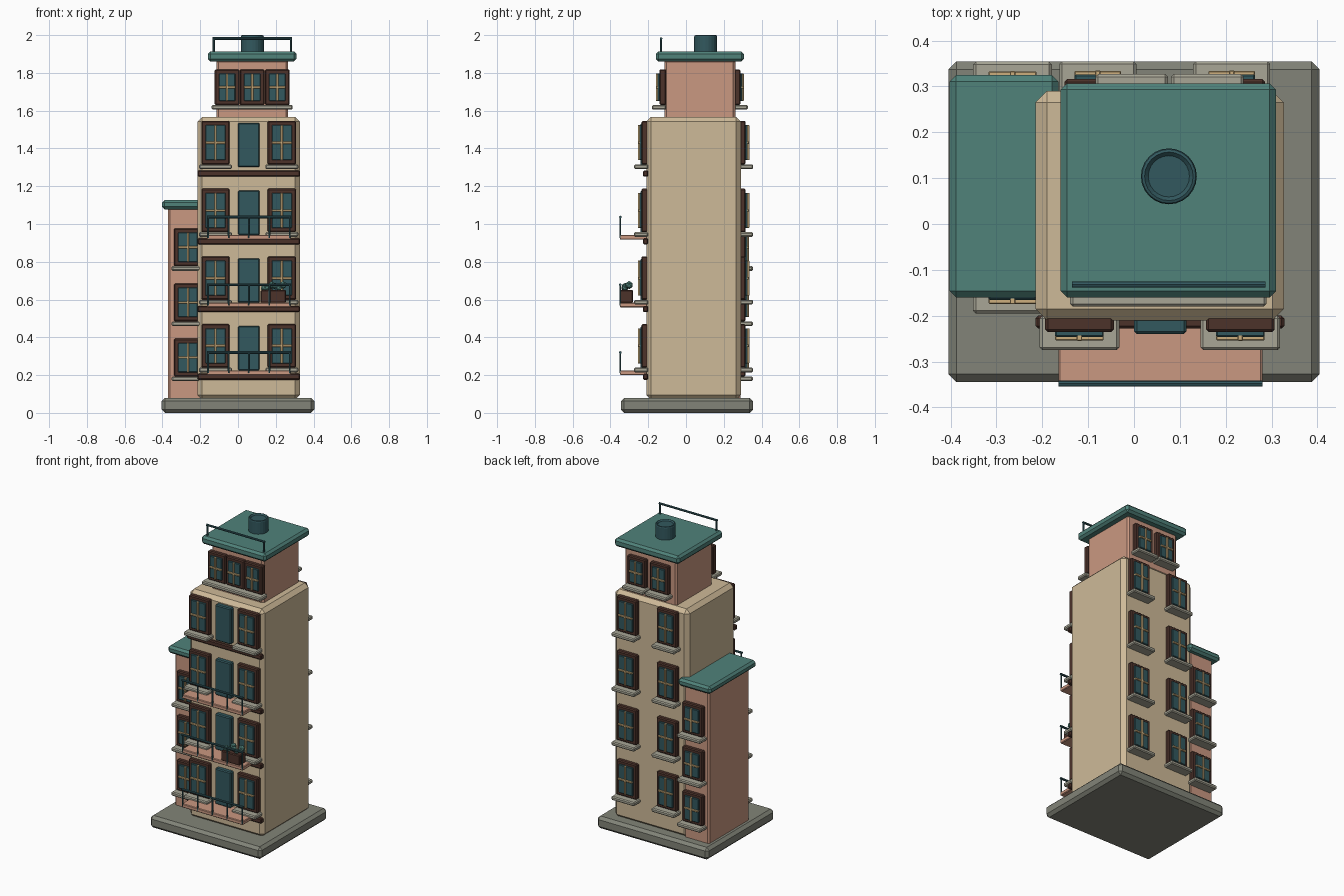
import bpy, bmesh, random
from mathutils import Matrix, Vector

random.seed(4)
cube = bpy.data.objects.get("Cube")
if cube:
    bpy.data.objects.remove(cube, do_unlink=True)


def material(name, rgb):
    # sRGB bytes to linear
    lin = [((c / 255 + 0.055) / 1.055) ** 2.4 for c in rgb] + [1]
    m = bpy.data.materials.new(name)
    m.use_nodes = True
    m.diffuse_color = lin
    m.node_tree.nodes["Principled BSDF"].inputs["Base Color"].default_value = lin
    return m


TAN = material("tan plaster", (206, 186, 152))
SALMON = material("salmon plaster", (202, 152, 129))
ROOF = material("roof teal", (80, 130, 122))
GLASS = material("dark teal", (50, 88, 94))
BROWN = material("dark brown wood", (76, 50, 42))
BEIGE = material("beige glazing bar", (205, 175, 125))
SILL = material("pale stone", (168, 166, 150))
STONE = material("grey stone", (130, 132, 120))


class Part:
    """Collects bevelled boxes, rods and balls into one object."""

    def __init__(self, name):
        self.name, self.bm, self.mats = name, bmesh.new(), []

    def add(self, temp, mat):
        if mat not in self.mats:
            self.mats.append(mat)
        for f in temp.faces:
            f.material_index = self.mats.index(mat)
        mesh = bpy.data.meshes.new("temp")
        temp.to_mesh(mesh)
        temp.free()
        self.bm.from_mesh(mesh)
        bpy.data.meshes.remove(mesh)

    def box(self, mat, lo, hi, bevel=0.005):
        lo, hi = Vector(lo), Vector(hi)
        t = bmesh.new()
        bmesh.ops.create_cube(t, size=1, matrix=Matrix.Translation((lo + hi) / 2)
                              @ Matrix.Diagonal((*(hi - lo), 1)))
        if bevel:
            bmesh.ops.bevel(t, geom=t.edges[:], offset=bevel, segments=1,
                            affect='EDGES', profile=0.5)
        self.add(t, mat)

    def rod(self, mat, a, b, r=0.006):
        a, b = Vector(a), Vector(b)
        t = bmesh.new()
        turn = (b - a).to_track_quat('Z', 'Y').to_matrix().to_4x4()
        bmesh.ops.create_cone(t, cap_ends=True, segments=8, radius1=r, radius2=r,
                              depth=(b - a).length,
                              matrix=Matrix.Translation((a + b) / 2) @ turn)
        self.add(t, mat)

    def ball(self, mat, at, r):
        t = bmesh.new()
        bmesh.ops.create_icosphere(t, subdivisions=1, radius=r,
                                   matrix=Matrix.Translation(at))
        self.add(t, mat)

    def done(self):
        mesh = bpy.data.meshes.new(self.name)
        self.bm.to_mesh(mesh)
        self.bm.free()
        for m in self.mats:
            mesh.materials.append(m)
        obj = bpy.data.objects.new(self.name, mesh)
        bpy.context.collection.objects.link(obj)
        return obj


def block(name, mat, lo, hi, bevel):
    p = Part(name)
    p.box(mat, lo, hi, bevel)
    p.done()


def window(name, x, wall, side, z, w, h, sill_w):
    """Window with its frame bottom at z; side is -1 for front, 1 for back."""
    p = Part(name)

    def layer(mat, half_w, z0, z1, depth, bevel):
        y0, y1 = sorted((wall - side * 0.01, wall + side * depth))
        p.box(mat, (x - half_w, y0, z0), (x + half_w, y1, z1), bevel)

    gw, m = w / 2 - 0.022, 0.022
    mid = z + h / 2
    layer(BROWN, w / 2, z, z + h, 0.026, 0.006)
    layer(GLASS, gw, z + m, z + h - m, 0.036, 0.003)
    layer(BEIGE, 0.006, z + m, z + h - m, 0.045, 0.002)
    layer(BEIGE, gw, mid - 0.006, mid + 0.006, 0.044, 0.002)
    layer(SILL, sill_w / 2, z - 0.025, z, 0.065, 0.006)
    p.done()


# Main masses
block("plinth", STONE, (-0.405, -0.345, 0), (0.405, 0.355, 0.08), 0.018)
block("tower", TAN, (-0.215, -0.21, 0.07), (0.327, 0.29, 1.567), 0.025)
block("side_wing", SALMON, (-0.37, -0.13, 0.07), (-0.19, 0.289, 1.09), 0.01)
block("wing_roof", ROOF, (-0.402, -0.16, 1.078), (-0.165, 0.325, 1.127), 0.014)
block("top_storey", SALMON, (-0.115, -0.115, 1.55), (0.265, 0.262, 1.87), 0.012)
block("top_roof", ROOF, (-0.16, -0.16, 1.86), (0.31, 0.307, 1.914), 0.014)

# Tower storeys: windows, doors, bands and balconies
for i in range(4):
    z = 0.24 + 0.3585 * i
    for x in (-0.119, 0.232):
        window("front_window", x, -0.21, -1, z, 0.15, 0.23, 0.174)
    for x in (-0.079, 0.213):
        window("back_window", x, 0.29, 1, z, 0.146, 0.23, 0.168)
    block("balcony_door", GLASS, (0, -0.24, z - 0.015), (0.115, -0.2, z + 0.22), 0.006)
    block("storey_band", BROWN, (-0.215, -0.228, z - 0.065),
          (0.328, -0.2, z - 0.032), 0.006)
    if i == 3:
        continue
    block("balcony_slab", SALMON, (-0.165, -0.35, z - 0.04), (0.28, -0.2, z - 0.015), 0.004)
    rail = Part("balcony_rail")
    rail.rod(GLASS, (-0.165, -0.348, z + 0.08), (0.28, -0.348, z + 0.08), 0.007)
    for k in range(5):
        x = -0.158 + 0.108 * k
        rail.rod(GLASS, (x, -0.348, z - 0.03), (x, -0.348, z + 0.083), 0.005)
    rail.done()

# Side wing windows
for i in range(3):
    z = 0.193 + 0.292 * i
    window("wing_front_window", -0.265, -0.13, -1, z, 0.148, 0.2, 0.172)
    window("wing_back_window", -0.265, 0.289, 1, z, 0.148, 0.2, 0.172)

# Top storey windows
for x in (-0.058, 0.075, 0.208):
    window("top_front_window", x, -0.115, -1, 1.63, 0.131, 0.188, 0.163)
for x in (-0.005, 0.16):
    window("top_back_window", x, 0.262, 1, 1.63, 0.135, 0.188, 0.158)

# Roof rail
rail = Part("roof_rail")
rail.rod(GLASS, (-0.135, -0.132, 1.982), (0.287, -0.132, 1.982), 0.007)
for x in (-0.128, 0.28):
    rail.rod(GLASS, (x, -0.132, 1.9), (x, -0.132, 1.984), 0.006)
rail.done()

# Chimney with bevelled rim and shallow opening
bm = bmesh.new()
bmesh.ops.create_cone(bm, cap_ends=True, segments=24, radius1=0.061, radius2=0.061,
                      depth=0.1, matrix=Matrix.Translation((0.076, 0.104, 1.95)))
top = max(bm.faces, key=lambda f: f.calc_center_median().z)
bmesh.ops.bevel(bm, geom=list(top.edges), offset=0.008, segments=2,
                affect='EDGES', profile=0.5)
top = max(bm.faces, key=lambda f: f.calc_center_median().z)
bmesh.ops.inset_region(bm, faces=[top], thickness=0.008, depth=-0.008)
mesh = bpy.data.meshes.new("chimney")
bm.to_mesh(mesh)
bm.free()
mesh.materials.append(GLASS)
bpy.context.collection.objects.link(bpy.data.objects.new("chimney", mesh))

# Planter on the second balcony
planter = Part("planter")
planter.box(BROWN, (0.12, -0.348, 0.583), (0.255, -0.28, 0.65), 0.005)
for k in range(6):
    at = (0.138 + 0.02 * k, -0.314 + random.uniform(-0.015, 0.015),
          0.66 + random.uniform(0, 0.02))
    planter.ball(ROOF, at, random.uniform(0.016, 0.023))
planter.done()
